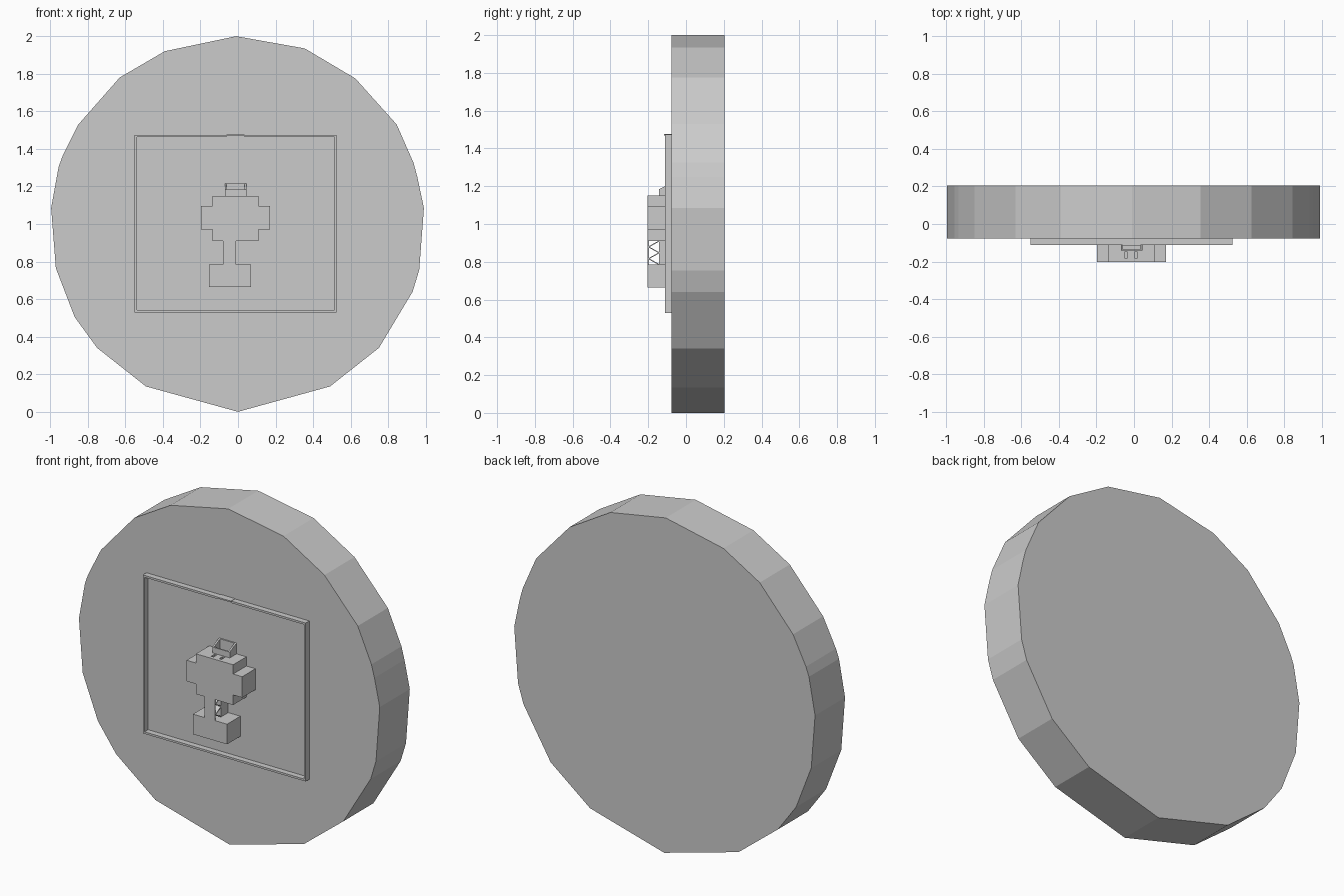
import bpy, bmesh
from mathutils import Vector

cube = bpy.data.objects.get("Cube")
if cube:
    bpy.data.objects.remove(cube, do_unlink=True)

GREY = (0.6, 0.6, 0.6, 1)
grey = bpy.data.materials.new("plain_grey")
grey.use_nodes = True
grey.diffuse_color = GREY
grey.node_tree.nodes["Principled BSDF"].inputs["Base Color"].default_value = GREY


def prism(name, outline, direction):
    """Extrude a flat outline of 3D points along a direction."""
    bm = bmesh.new()
    face = bm.faces.new([bm.verts.new(p) for p in outline])
    result = bmesh.ops.extrude_face_region(bm, geom=[face], use_keep_orig=True)
    moved = [g for g in result["geom"] if isinstance(g, bmesh.types.BMVert)]
    bmesh.ops.translate(bm, verts=moved, vec=direction)
    bmesh.ops.recalc_face_normals(bm, faces=bm.faces)
    mesh = bpy.data.meshes.new(name)
    bm.to_mesh(mesh)
    bm.free()
    mesh.materials.append(grey)
    obj = bpy.data.objects.new(name, mesh)
    bpy.context.collection.objects.link(obj)
    return obj


def front_prism(name, outline, front, back):
    return prism(name, [(x, front, z) for x, z in outline], (0, back - front, 0))


def box(name, x0, x1, y0, y1, z0, z1):
    return front_prism(name, [(x0, z0), (x1, z0), (x1, z1), (x0, z1)], y0, y1)


# Irregular many-sided disc
disc = [(-0.01, 2.0), (0.355, 1.935), (0.625, 1.775), (0.845, 1.53),
        (0.935, 1.325), (0.955, 1.25), (0.99, 1.085), (0.965, 0.755),
        (0.93, 0.64), (0.75, 0.34), (0.49, 0.135), (0, 0), (-0.49, 0.135),
        (-0.75, 0.34), (-0.87, 0.505), (-0.97, 0.765), (-0.995, 1.085),
        (-0.955, 1.305), (-0.935, 1.36), (-0.85, 1.53), (-0.63, 1.78),
        (-0.39, 1.92)]
FACE = -0.078
front_prism("disc", disc, FACE, 0.205)

# Thin raised frame, with a thinner link in the middle of the top rail
L, R, B, T = -0.55, 0.525, 0.53, 1.475
RIM, W = -0.112, 0.012
box("frame_left", L, L + W, RIM, FACE, B, T)
box("frame_right", R - W, R, RIM, FACE, B, T)
box("frame_bottom", L + W, R - W, RIM, FACE, B, B + W)
box("frame_top_right", L + W, -0.06, RIM, FACE, T - W, T)
box("frame_top_left", 0.035, R - W, RIM, FACE, T - W, T)
box("frame_link", -0.06, 0.035, RIM - 0.005, FACE, T - 0.006, T + 0.002)

# Cup with square handles
FRONT = -0.203
cup = front_prism("cup", [
    (-0.135, 0.91), (0.11, 0.91), (0.11, 0.97), (0.17, 0.97), (0.17, 1.095),
    (0.11, 1.095), (0.11, 1.15), (-0.135, 1.15), (-0.135, 1.095),
    (-0.197, 1.095), (-0.197, 0.97), (-0.135, 0.97)], FRONT, FACE)

# Two small slots in the top of the cup
for side, x in (("right", -0.05), ("left", 0.003)):
    cutter = box("slot_cutter_" + side, x, x + 0.016, -0.182, -0.15, 1.12, 1.2)
    cutter.hide_render = True
    cutter.hide_set(True)
    cut = cup.modifiers.new("slot_" + side, "BOOLEAN")
    cut.object = cutter
    cut.solver = "EXACT"
# Apply the slots, then drop the cutters
bpy.context.view_layer.update()
shape = cup.evaluated_get(bpy.context.evaluated_depsgraph_get())
cup_mesh = bpy.data.meshes.new_from_object(shape)
cup.modifiers.clear()
cup.data = cup_mesh
for side in ("right", "left"):
    bpy.data.objects.remove(bpy.data.objects["slot_cutter_" + side], do_unlink=True)

# Open tray above the cup, with sloping sides
for side, x in (("right", -0.07), ("left", 0.035)):
    prism("tray_side_" + side, [
        (x, -0.142, 1.15), (x, -0.142, 1.185), (x, -0.112, 1.2),
        (x, FACE, 1.215), (x, FACE, 1.15)], (0.01, 0, 0))
box("tray_front", -0.06, 0.035, -0.142, -0.134, 1.15, 1.185)
box("tray_back", -0.06, 0.035, -0.086, FACE, 1.15, 1.215)

# Stem: front plate and back block joined by see-through zigzag struts
S0, S1, LOW, HIGH = -0.08, -0.01, 0.785, 0.91
box("stem_front", S0, S1, FRONT, -0.196, LOW, HIGH)
box("stem_back", S0, S1, -0.144, FACE, LOW, HIGH)
STEPS = 4
step = (HIGH - LOW) / STEPS
for i in range(STEPS):
    ys = (-0.198, -0.142) if i % 2 else (-0.142, -0.198)
    a = Vector((S0, ys[0], LOW + i * step))
    b = Vector((S0, ys[1], LOW + (i + 1) * step))
    t = Vector((0, 0, 0.003))
    prism("stem_strut", [a - t, b - t, b + t, a + t], (S1 - S0, 0, 0))

# Base block
box("base", -0.155, 0.07, FRONT, FACE, 0.665, 0.785)
